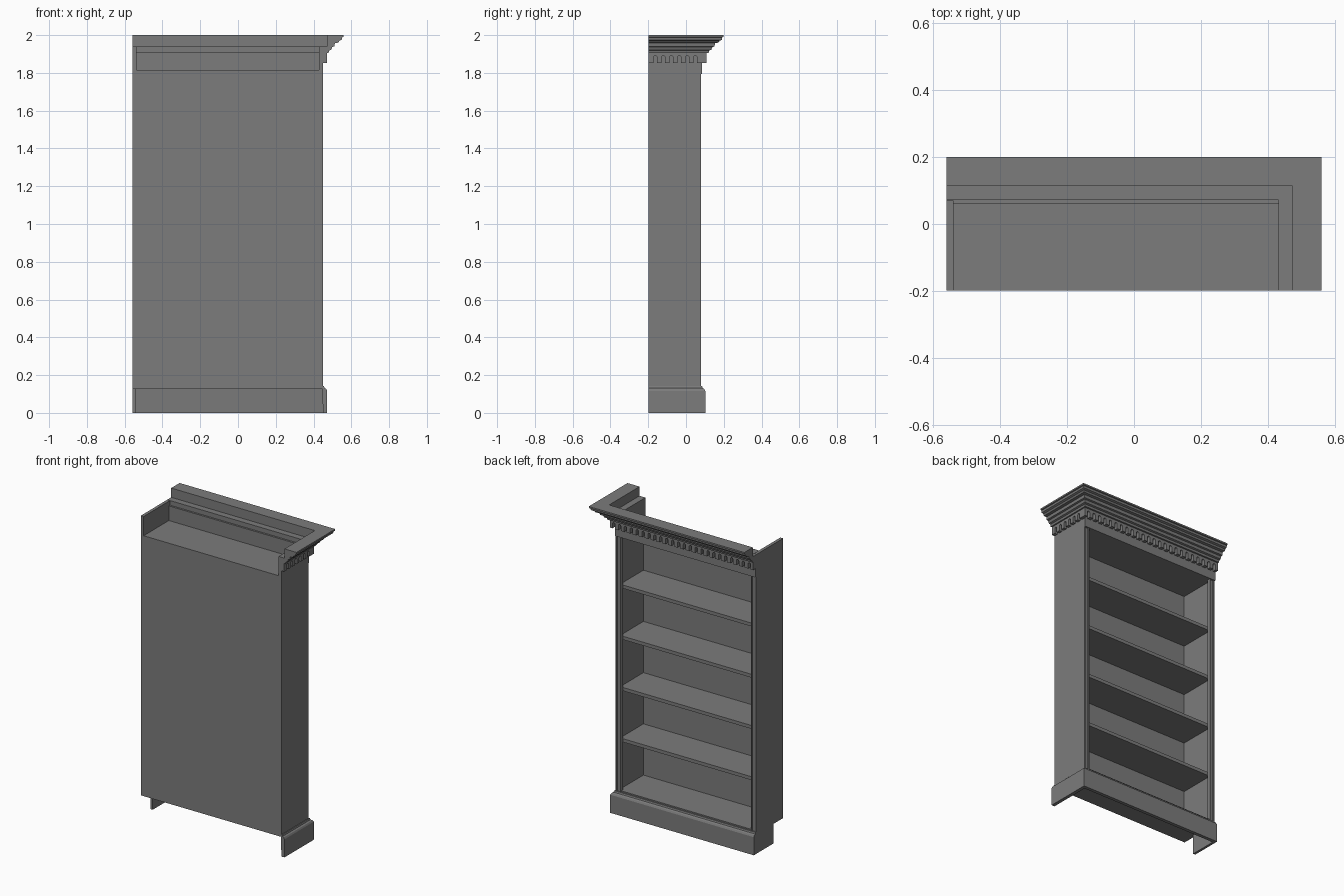
import bpy, bmesh, math
from mathutils import Vector

default = bpy.data.objects.get("Cube")
if default:
    bpy.data.objects.remove(default, do_unlink=True)

# One painted-wood colour
grey = bpy.data.materials.new("wood_grey")
grey.use_nodes = True
colour = (0.2, 0.2, 0.2, 1)
grey.diffuse_color = colour
grey.node_tree.nodes["Principled BSDF"].inputs["Base Color"].default_value = colour

# Main extents of the carcass
LEFT, RIGHT = -0.558, 0.45
BACK, FRONT = -0.198, 0.08
BASE, TOP = 0.127, 1.94
WALL = 0.02
MID = (LEFT + RIGHT) / 2


def finish(name, bm):
    bmesh.ops.recalc_face_normals(bm, faces=bm.faces[:])
    mesh = bpy.data.meshes.new(name)
    bm.to_mesh(mesh)
    bm.free()
    mesh.materials.append(grey)
    obj = bpy.data.objects.new(name, mesh)
    bpy.context.collection.objects.link(obj)
    return obj


def prism(name, points, direction):
    """Extrude a flat outline along a vector."""
    bm = bmesh.new()
    face = bm.faces.new([bm.verts.new(p) for p in points])
    moved = bmesh.ops.extrude_face_region(bm, geom=[face])["geom"]
    verts = [v for v in moved if isinstance(v, bmesh.types.BMVert)]
    bmesh.ops.translate(bm, verts=verts, vec=Vector(direction))
    bm.faces.ensure_lookup_table()
    if not any(f.is_valid and len(f.verts) == len(points)
               and all(v not in verts for v in f.verts) for f in bm.faces):
        bm.faces.new([v for v in bm.verts if v not in verts])
    return finish(name, bm)


def box(name, x0, x1, y0, y1, z0, z1):
    return prism(name, [(x0, y0, z0), (x1, y0, z0), (x1, y1, z0), (x0, y1, z0)],
                 (0, 0, z1 - z0))


def moulding(name, profile, x0, y0):
    """Sweep an (offset, height) outline along the front and round one mitred corner."""
    bm = bmesh.new()
    rings = []
    for station in range(3):
        ring = []
        for d, z in profile:
            x = LEFT if station == 0 else x0 + d
            y = BACK if station == 2 else y0 + d
            ring.append(bm.verts.new((x, y, z)))
        rings.append(ring)
    n = len(profile)
    for a, b in zip(rings, rings[1:]):
        for i in range(n):
            j = (i + 1) % n
            bm.faces.new((a[i], a[j], b[j], b[i]))
    bm.faces.new(rings[0])
    bm.faces.new(rings[2])
    return finish(name, bm)


def arcade(length, pitch, gap, z0, z1, spring):
    """Outline of a strip with round-headed notches along its lower edge."""
    count = int(length / pitch)
    margin = (length - count * pitch) / 2
    pts = [(0, z1), (0, z0)]
    for k in range(count):
        c = margin + (k + 0.5) * pitch
        pts.append((c - gap / 2, z0))
        for s in range(7):
            a = math.pi * (1 - s / 6)
            pts.append((c + gap / 2 * math.cos(a), spring + gap / 2 * math.sin(a)))
        pts.append((c + gap / 2, z0))
    return pts + [(length, z0), (length, z1)]


# Carcass panels
box("right_side_panel", LEFT, LEFT + WALL, BACK, 0.07, BASE, TOP)
box("left_side_panel", RIGHT - WALL, RIGHT, BACK, 0.07, BASE, TOP)
box("back_panel", LEFT + WALL, RIGHT - WALL, BACK, BACK + 0.02, BASE, 1.815)
box("top_panel", LEFT + WALL, RIGHT - WALL, BACK + 0.02, 0.07, 1.795, 1.815)

# Bottom board and four shelves, evenly spaced
for i in range(5):
    z = BASE + i * 0.332
    name = "bottom_board" if i == 0 else f"shelf_{i}"
    box(name, LEFT + WALL, RIGHT - WALL, BACK + 0.02, 0.06, z, z + 0.022)

# Face frame: grooved stiles mirrored about the middle, and a deep top rail
half = (RIGHT - LEFT) / 2
stile = [(0, 0.06), (0, FRONT), (0.008, FRONT), (0.011, 0.074), (0.028, 0.074),
         (0.031, FRONT), (0.037, FRONT), (0.04, 0.074), (0.04, 0.06)]
for side, label in ((1, "left"), (-1, "right")):
    prism(f"{label}_stile", [(MID + side * (half - u), y, BASE) for u, y in stile],
          (0, 0, 1.8 - BASE))
box("frieze_rail", LEFT, RIGHT, 0.06, 0.086, 1.795, 1.91)
box("lower_rail", LEFT + 0.03, RIGHT - 0.03, 0.055, 0.078, BASE, 0.15)

# Plinth with a sloped top edge, plus the flush return on the plain side
moulding("plinth", [(0, 0), (0.022, 0), (0.022, 0.117), (0.017, 0.127),
                    (0.008, 0.132), (0.005, 0.142), (-0.004, 0.142)], RIGHT, FRONT)
box("plinth_return", LEFT, LEFT + 0.016, -0.1, 0.085, 0, BASE)

# Stepped crown moulding
moulding("crown", [(-0.016, 1.94), (0.025, 1.94), (0.025, 2.0), (0.111, 2.0),
                   (0.111, 1.99), (0.104, 1.988), (0.102, 1.975), (0.09, 1.97),
                   (0.084, 1.96), (0.066, 1.958), (0.063, 1.94), (0.052, 1.937),
                   (0.046, 1.922), (0.035, 1.918), (0.032, 1.905), (-0.016, 1.905)],
         0.447, 0.088)

# Arched dentil strips on the front and the moulded side
PITCH, GAP = 0.0423, 0.018
front_strip = arcade(0.47 - LEFT, PITCH, GAP, 1.852, 1.908, 1.882)
prism("front_dentils", [(LEFT + u, 0.085, z) for u, z in front_strip], (0, 0.024, 0))
side_strip = arcade(0.085 - BACK, PITCH, GAP, 1.852, 1.908, 1.882)
prism("side_dentils", [(0.447, BACK + u, z) for u, z in side_strip], (0.023, 0, 0))
